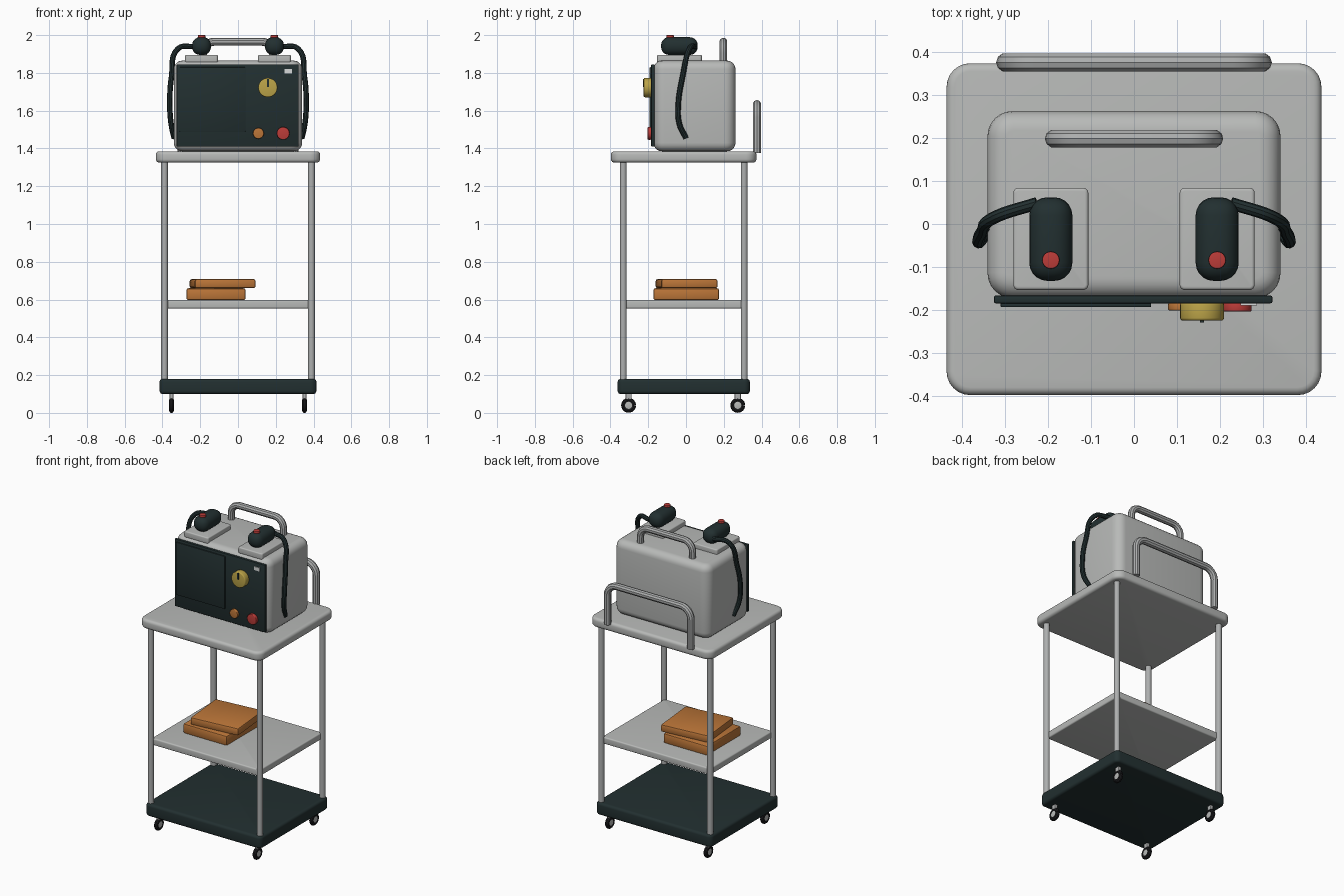
import bpy, bmesh, math
from mathutils import Matrix, Vector

if "Cube" in bpy.data.objects:
    bpy.data.objects.remove(bpy.data.objects["Cube"])


def material(name, rgb):
    m = bpy.data.materials.new(name)
    m.diffuse_color = (*rgb, 1)
    m.use_nodes = True
    m.node_tree.nodes["Principled BSDF"].inputs["Base Color"].default_value = m.diffuse_color
    return m


GREY = material("light grey", (0.48, 0.49, 0.48))
STEEL = material("steel", (0.42, 0.43, 0.43))
DARK = material("dark teal", (0.016, 0.029, 0.030))
RUBBER = material("black rubber", (0.012, 0.012, 0.014))
ORANGE = material("orange", (0.50, 0.18, 0.040))
RED = material("red", (0.50, 0.045, 0.040))
YELLOW = material("yellow", (0.50, 0.37, 0.065))
WHITE = material("off white", (0.68, 0.70, 0.70))


def finish(name, bm, mat):
    bmesh.ops.recalc_face_normals(bm, faces=bm.faces[:])
    me = bpy.data.meshes.new(name)
    bm.to_mesh(me)
    bm.free()
    ob = bpy.data.objects.new(name, me)
    bpy.context.collection.objects.link(ob)
    me.materials.append(mat)
    smooth(ob)
    return ob


def smooth(ob):
    bpy.ops.object.select_all(action='DESELECT')
    ob.select_set(True)
    bpy.context.view_layer.objects.active = ob
    bpy.ops.object.shade_smooth_by_angle(angle=math.radians(35))


def box(name, x, y, z, mat, corner=0.0, edge=0.0, turn=0.0, seg=4):
    """Box from (min, max) ranges; corner rounds upright edges, edge the rest."""
    size = Vector((x[1] - x[0], y[1] - y[0], z[1] - z[0]))
    bm = bmesh.new()
    bmesh.ops.create_cube(bm, size=1)
    bmesh.ops.scale(bm, vec=size, verts=bm.verts[:])
    if corner and corner != edge:
        up = [e for e in bm.edges
              if abs(e.verts[0].co.z - e.verts[1].co.z) > size.z / 2]
        bmesh.ops.bevel(bm, geom=up, offset=corner, segments=6, profile=0.5, affect='EDGES')
        rim = [e for e in bm.edges
               if abs(e.verts[0].co.z - e.verts[1].co.z) < size.z / 2]
    else:
        rim = bm.edges[:]
    if edge:
        bmesh.ops.bevel(bm, geom=rim, offset=edge, segments=seg, profile=0.5, affect='EDGES')
    centre = Vector(((x[0] + x[1]) / 2, (y[0] + y[1]) / 2, (z[0] + z[1]) / 2))
    bm.transform(Matrix.Translation(centre) @ Matrix.Rotation(turn, 4, 'Z'))
    return finish(name, bm, mat)


def cylinder(name, centre, radius, length, axis, mat, edge=0.0, sides=24):
    bm = bmesh.new()
    bmesh.ops.create_cone(bm, cap_ends=True, segments=sides, radius1=radius,
                          radius2=radius, depth=length)
    if edge:
        rim = [e for e in bm.edges if abs(e.verts[0].co.z - e.verts[1].co.z) < 1e-5]
        bmesh.ops.bevel(bm, geom=rim, offset=edge, segments=3, profile=0.5, affect='EDGES')
    rot = Vector((0, 0, 1)).rotation_difference(Vector(axis)).to_matrix().to_4x4()
    bm.transform(Matrix.Translation(centre) @ rot)
    return finish(name, bm, mat)


def tube(name, points, radius, mat, curved=False):
    cu = bpy.data.curves.new(name, 'CURVE')
    cu.dimensions = '3D'
    cu.bevel_depth = radius
    cu.bevel_resolution = 3
    cu.use_fill_caps = True
    if curved:
        sp = cu.splines.new('BEZIER')
        sp.bezier_points.add(len(points) - 1)
        for b, p in zip(sp.bezier_points, points):
            b.co = p
            b.handle_left_type = b.handle_right_type = 'AUTO'
        sp.resolution_u = 6
    else:
        sp = cu.splines.new('POLY')
        sp.points.add(len(points) - 1)
        for b, p in zip(sp.points, points):
            b.co = (*p, 1)
    ob = bpy.data.objects.new(name, cu)
    bpy.context.collection.objects.link(ob)
    bpy.ops.object.select_all(action='DESELECT')
    ob.select_set(True)
    bpy.context.view_layer.objects.active = ob
    bpy.ops.object.convert(target='MESH')
    ob = bpy.context.view_layer.objects.active
    if not ob.data.materials:
        ob.data.materials.append(mat)
    smooth(ob)


def hoop(name, half, y, z0, z1, bend, radius, mat):
    """Upside-down U handle with rounded corners."""
    right = [(half - bend + bend * math.cos(a), y, z1 - bend + bend * math.sin(a))
             for a in (math.pi / 2 * i / 6 for i in range(7))]
    right.insert(0, (half, y, z0))
    left = [(-px, py, pz) for px, py, pz in reversed(right)]
    tube(name, right + left, radius, mat)


YC = -0.012  # centre line of the trolley

# Trolley trays
box("top_tray", (-0.435, 0.435), (YC - 0.385, YC + 0.385), (1.325, 1.385), GREY, 0.055, 0.018)
box("middle_shelf", (-0.387, 0.387), (YC - 0.32, YC + 0.32), (0.553, 0.597), GREY, 0.015, 0.008)
box("base_tray", (-0.415, 0.415), (YC - 0.35, YC + 0.35), (0.10, 0.18), DARK, 0.03, 0.016)
hoop("rear_push_rail", 0.298, 0.375, 1.375, 1.634, 0.07, 0.022, STEEL)

# Uprights and casters
for sx, side in ((-1, "left"), (1, "right")):
    for sy, end in ((-1, "front"), (1, "rear")):
        tag = f"{end}_{side}"
        cylinder(f"post_{tag}", (sx * 0.389, YC + sy * 0.32, 0.75), 0.018, 1.18, (0, 0, 1), STEEL)
        cx, cy = sx * 0.352, YC - 0.003 + sy * 0.289
        box(f"caster_stem_{tag}", (cx - 0.010, cx + 0.010), (cy - 0.016, cy + 0.016),
            (0.045, 0.11), STEEL, 0.004, 0.004)
        cylinder(f"caster_hub_{tag}", (cx, cy, 0.04), 0.021, 0.022, (1, 0, 0), GREY, 0.003)
        # tyre ring swept around the axle
        tube(f"caster_tyre_{tag}", [(cx, cy + 0.027 * math.cos(a), 0.04 + 0.027 * math.sin(a))
             for a in (math.tau * i / 24 for i in range(25))], 0.013, RUBBER)

# Stacked binders on the middle shelf
box("lower_binder", (-0.273, 0.04), (-0.172, 0.175), (0.597, 0.66), ORANGE, 0.01, 0.01, seg=2)
box("upper_binder", (-0.243, 0.08), (-0.147, 0.153), (0.66, 0.708), ORANGE, 0.01, 0.01, 0.095, 2)

# Machine body and handle
box("machine_body", (-0.34, 0.34), (-0.172, 0.262), (1.385, 1.865), GREY, 0.058, 0.045, seg=5)
hoop("carry_handle", 0.186, 0.198, 1.84, 1.965, 0.06, 0.021, STEEL)

# Front control panel
box("front_panel", (-0.325, 0.321), (-0.184, -0.166), (1.41, 1.845), DARK, 0.004, 0.004, seg=2)
box("screen", (-0.31, 0.04), (-0.193, -0.184), (1.49, 1.83), DARK, 0.003, 0.003, seg=2)
box("panel_label", (0.247, 0.285), (-0.189, -0.183), (1.797, 1.82), WHITE)
cylinder("dial", (0.158, -0.203, 1.722), 0.051, 0.042, (0, 1, 0), YELLOW, 0.006, 32)
box("dial_pointer", (0.153, 0.163), (-0.228, -0.22), (1.726, 1.768), DARK)
cylinder("orange_button", (0.108, -0.192, 1.48), 0.029, 0.018, (0, 1, 0), ORANGE, 0.004)
cylinder("red_button", (0.239, -0.193, 1.48), 0.034, 0.020, (0, 1, 0), RED, 0.004)

# Paddles, their rests and cables
for s, side in ((-1, "left"), (1, "right")):
    cx = s * 0.193
    box(f"paddle_rest_{side}", (cx - 0.087, cx + 0.087), (-0.153, 0.084),
        (1.855, 1.895), GREY, 0.012, 0.007)
    box(f"paddle_{side}", (cx - 0.05, cx + 0.05), (-0.132, 0.062),
        (1.895, 1.989), DARK, 0.042, 0.042, seg=5)
    cylinder(f"paddle_button_{side}", (cx, -0.084, 1.987), 0.020, 0.026, (0, 0, 1), RED, 0.003)
    tube(f"cable_{side}", [(s * px, py, pz) for px, py, pz in (
        (0.225, 0.048, 1.94), (0.318, 0.018, 1.928), (0.352, -0.018, 1.78),
        (0.361, -0.041, 1.63), (0.354, -0.035, 1.53), (0.338, 0.0, 1.455))],
        0.0145, DARK, curved=True)
